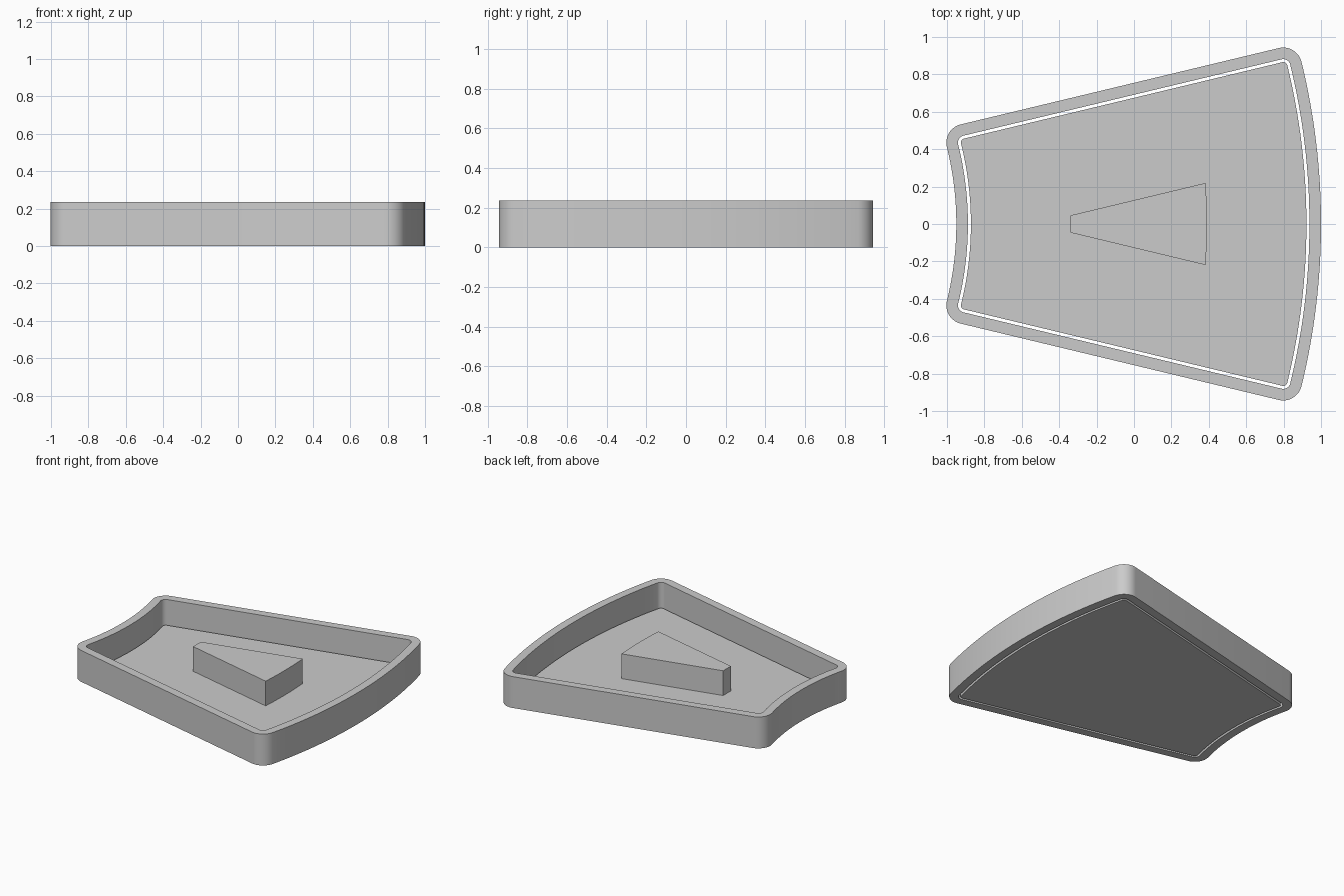
import bpy, bmesh
from math import sin, cos, tan, atan, atan2, hypot, pi, sqrt, radians

cube = bpy.data.objects.get("Cube")
if cube:
    bpy.data.objects.remove(cube)

grey = bpy.data.materials.new("plain grey")
grey.use_nodes = True
colour = (0.6, 0.6, 0.6, 1)
grey.diffuse_color = colour
grey.node_tree.nodes["Principled BSDF"].inputs["Base Color"].default_value = colour

CENTRE = -2.65          # x of the common centre of both arcs
R_IN, R_OUT = 1.80, 3.55
SLOPE, SIDE_Y = 0.24, 0.652
TILT = atan(SLOPE)
HEIGHT = 0.235


def corner(radius, side_y):
    """Point where the slanted side meets an arc, relative to CENTRE."""
    h = side_y + SLOPE * CENTRE
    a = 1 + SLOPE ** 2
    x = (-SLOPE * h + sqrt((SLOPE * h) ** 2 - a * (h * h - radius ** 2))) / a
    return x, h + SLOPE * x


def arc(cx, cy, r, start, end, n):
    return [(cx + r * cos(start + (end - start) * i / n),
             cy + r * sin(start + (end - start) * i / n)) for i in range(n + 1)]


def outline(offset):
    """Ring sector grown with round corners, or shrunk with sharp ones."""
    r, inset = max(offset, 0), min(offset, 0)
    side = SIDE_Y + inset / cos(TILT)
    ri, ro = R_IN - inset, R_OUT + inset
    px, py = corner(ro, side)
    qx, qy = corner(ri, side)
    to, ti = atan2(py, px), atan2(qy, qx)
    half = arc(0, 0, ro + r, 0, to, 16)
    if r:
        half += arc(px, py, r, to, TILT + pi / 2, 10)[1:]
        half += arc(qx, qy, r, TILT + pi / 2, pi + ti, 10)
    else:
        half.append((qx, qy))
    half += arc(0, 0, ri - r, ti, 0, 16)[1:]
    half = [(x + CENTRE, y) for x, y in half]
    return half + [(x, -y) for x, y in half[-2:0:-1]]


def finish(name, bm):
    bmesh.ops.recalc_face_normals(bm, faces=bm.faces)
    mesh = bpy.data.meshes.new(name)
    bm.to_mesh(mesh)
    bm.free()
    mesh.materials.append(grey)
    ob = bpy.data.objects.new(name, mesh)
    bpy.context.collection.objects.link(ob)
    bpy.ops.object.select_all(action='DESELECT')
    ob.select_set(True)
    bpy.context.view_layer.objects.active = ob
    bpy.ops.object.shade_smooth_by_angle(angle=radians(30))


def loop(bm, points, z):
    return [bm.verts.new((x, y, z)) for x, y in points]


def bridge(bm, a, b):
    for i in range(len(a)):
        bm.faces.new((a[i - 1], a[i], b[i], b[i - 1]))


def slab(name, offset, bottom, top):
    bm = bmesh.new()
    low, high = (loop(bm, outline(offset), z) for z in (bottom, top))
    bridge(bm, low, high)
    bm.faces.new(low)
    bm.faces.new(high)
    finish(name, bm)


# Surrounding wall, open through the middle
bm = bmesh.new()
rings = [loop(bm, outline(o), z) for o, z in
         ((0.1, 0), (0.1, HEIGHT), (0.038, HEIGHT), (0.038, 0))]
for k in range(4):
    bridge(bm, rings[k - 1], rings[k])
finish("outer_wall", bm)

# Loose floor panel with a narrow gap to the wall, and its raised block
slab("floor_panel", 0.022, 0, 0.05)
slab("centre_block", -0.51, 0.05, HEIGHT)
